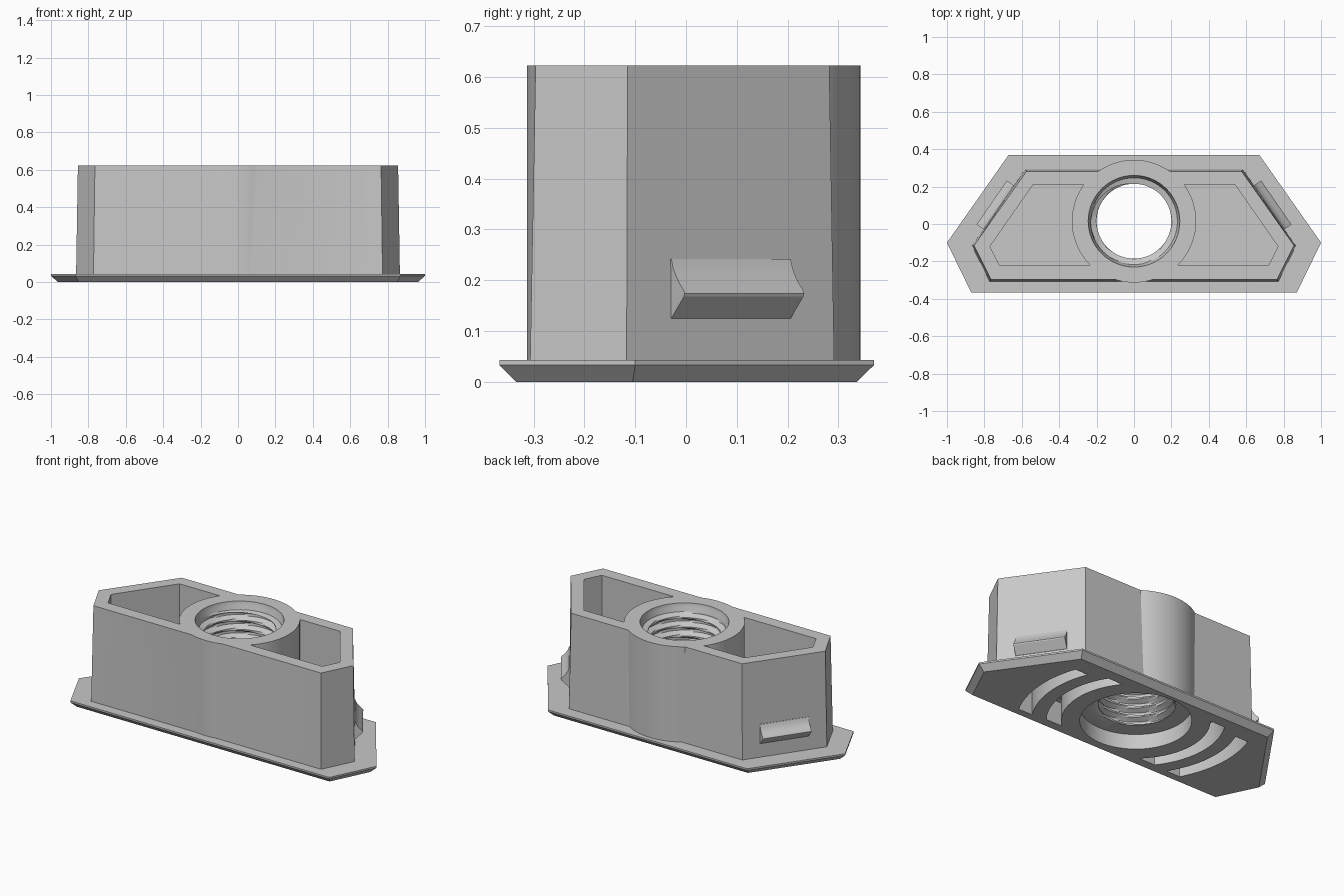
import bpy, bmesh, math

if "Cube" in bpy.data.objects:
    bpy.data.objects.remove(bpy.data.objects["Cube"])

CY = 0.015      # y centre of the threaded bore
TOP = 0.622     # top of the body

grey = bpy.data.materials.new("plain grey plastic")
grey.diffuse_color = (0.58, 0.58, 0.58, 1)
grey.use_nodes = True
grey.node_tree.nodes["Principled BSDF"].inputs["Base Color"].default_value = grey.diffuse_color


def loft(name, loops):
    """Closed solid from a stack of 3D loops with equal point counts."""
    bm = bmesh.new()
    rings = [[bm.verts.new(p) for p in loop] for loop in loops]
    for a, b in zip(rings, rings[1:]):
        n = len(a)
        for i in range(n):
            bm.faces.new((a[i], a[(i + 1) % n], b[(i + 1) % n], b[i]))
    bm.faces.new(rings[0][::-1])
    bm.faces.new(rings[-1])
    bmesh.ops.recalc_face_normals(bm, faces=bm.faces)
    mesh = bpy.data.meshes.new(name)
    bm.to_mesh(mesh)
    bm.free()
    mesh.materials.append(grey)
    ob = bpy.data.objects.new(name, mesh)
    bpy.context.collection.objects.link(ob)
    return ob


def at(pts, z):
    return [(x, y, z) for x, y in pts]


def prism(name, pts, z0, z1):
    return loft(name, [at(pts, z0), at(pts, z1)])


def circle(r, n=96):
    return [(r * math.cos(2 * math.pi * i / n), CY + r * math.sin(2 * math.pi * i / n)) for i in range(n)]


def mirrored(pts):
    """Right half outline (front to back) completed on the left."""
    return pts + [(-x, y) for x, y in reversed(pts)]


def arc(r, y0, y1, n=24):
    """Arc about the bore on the +x side, between two y values."""
    a0, a1 = math.asin((y0 - CY) / r), math.asin((y1 - CY) / r)
    return [(r * math.cos(a0 + (a1 - a0) * i / n), CY + r * math.sin(a0 + (a1 - a0) * i / n))
            for i in range(n + 1)]


def combine(target, other, op):
    mod = target.modifiers.new("bool", 'BOOLEAN')
    mod.operation, mod.solver, mod.object = op, 'EXACT', other
    bpy.context.view_layer.objects.active = target
    bpy.ops.object.modifier_apply(modifier=mod.name)
    bpy.data.objects.remove(other)


# flange with chamfered underside
rim = mirrored([(0.87, -0.367), (1.0, -0.10), (0.67, 0.37)])
under = mirrored([(0.85, -0.334), (0.962, -0.105), (0.652, 0.336)])
plug = loft("plug_body", [at(under, 0), at(rim, 0.033), at(rim, 0.043)])

# slightly tapered body and round boss
low = mirrored([(0.773, -0.307), (0.866, -0.117), (0.583, 0.292)])
high = mirrored([(0.765, -0.296), (0.856, -0.115), (0.575, 0.282)])
combine(plug, loft("body", [at(low, 0.02), at(high, TOP)]), 'UNION')
combine(plug, prism("boss", circle(0.328), 0.02, TOP), 'UNION')

# top pockets and arc-shaped grip slots underneath, on both sides
pocket = [(0.72, -0.22), (0.77, -0.12), (0.54, 0.21)] + arc(0.332, -0.22, 0.21)[::-1]
slots = [(0.40, 0.48, -0.28, 0.27), (0.56, 0.64, -0.29, 0.23)]
for s in (1, -1):
    combine(plug, prism("pocket", [(s * x, y) for x, y in pocket], 0.2, TOP + 0.1), 'DIFFERENCE')
    for r0, r1, y0, y1 in slots:
        outline = arc(r0, y0, y1) + arc(r1, y0, y1)[::-1]
        combine(plug, prism("slot", [(s * x, y) for x, y in outline], -0.1, 0.14), 'DIFFERENCE')

# counterbore underneath
combine(plug, prism("counterbore", circle(0.30), -0.1, 0.09), 'DIFFERENCE')

# helical threaded bore with a plain chamfered mouth
PITCH, N = 0.056, 64


def bore_radius(z, a):
    if z > 0.575:
        return 0.232 + 0.013 * min(1, (z - 0.575) / 0.045)
    t = (z / PITCH - a / (2 * math.pi)) % 1
    return 0.2 + 0.032 * min(1, max(0, 1.6 - abs(t - 0.5) * 4.2))


heights = [0.05 + 0.007 * i for i in range(76)] + [0.58, 0.60, 0.62, 0.66]
loops = []
for z in heights:
    loop = []
    for i in range(N):
        a = 2 * math.pi * i / N
        r = bore_radius(z, a)
        loop.append((r * math.cos(a), CY + r * math.sin(a), z))
    loops.append(loop)
combine(plug, loft("thread", loops), 'DIFFERENCE')

# snap tabs on the slanted end faces: ramp below, concave curve above
profile = [(-0.02, 0.125), (0.002, 0.125), (0.046, 0.168), (0.048, 0.174), (0.044, 0.181),
           (0.031, 0.193), (0.018, 0.208), (0.008, 0.224), (0.002, 0.242), (-0.02, 0.242)]
nx, ny = 0.822, 0.569      # outward normal of the slanted face
tabs = []
for s, side in ((1, "right"), (-1, "left")):
    ends = []
    for y in (-0.03, 0.205):
        x = 0.863 - (y + 0.117) * 0.692
        ends.append([(s * (x + d * nx), y + d * ny, z) for d, z in profile])
    tabs.append(loft("snap_tab_" + side, ends))

for ob in [plug] + tabs:
    bpy.ops.object.select_all(action='DESELECT')
    ob.select_set(True)
    bpy.context.view_layer.objects.active = ob
    bpy.ops.object.shade_smooth_by_angle(angle=math.radians(25))
